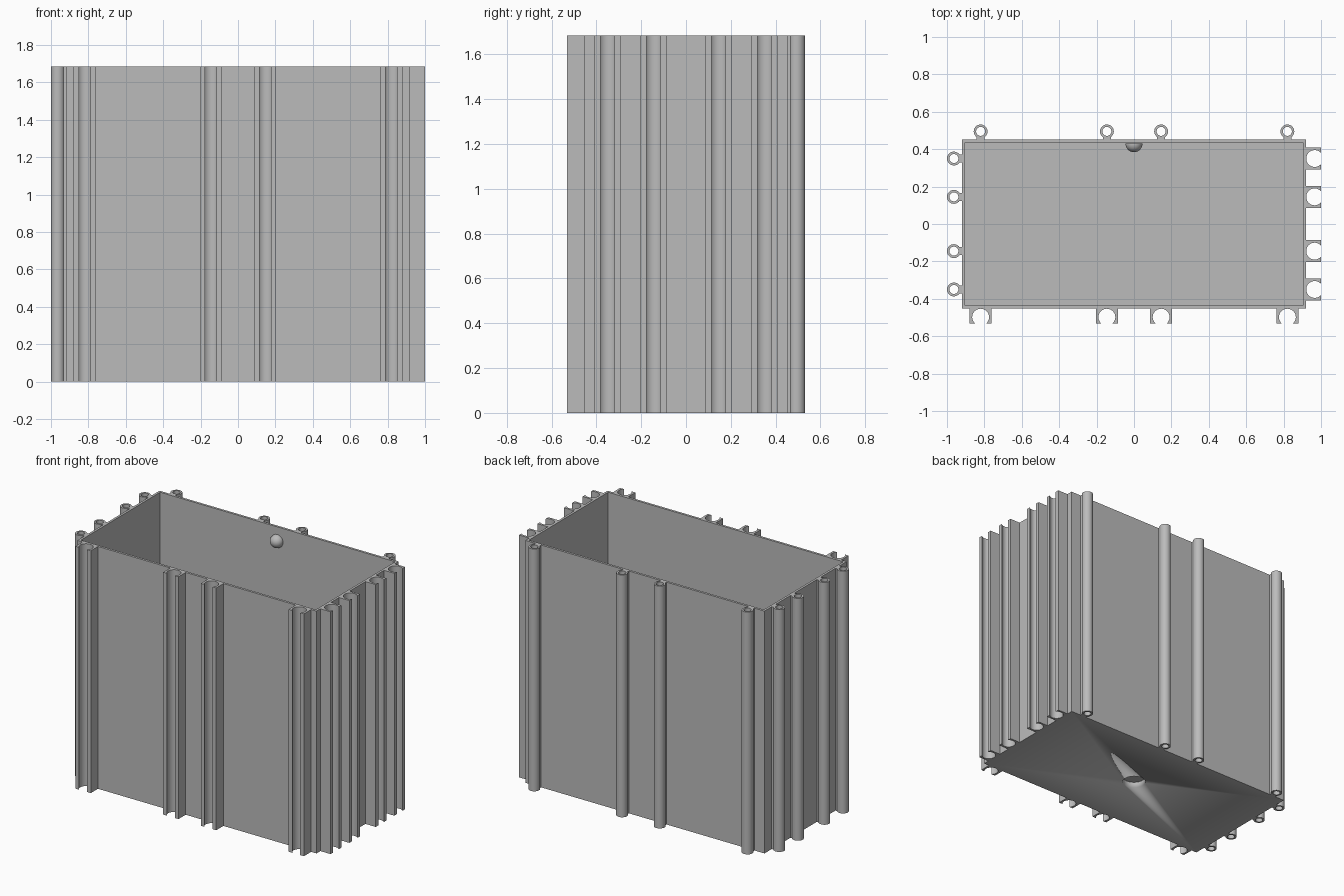
import bpy, bmesh
from math import sin, cos, pi, asin
from mathutils import Matrix, Vector

if "Cube" in bpy.data.objects:
    bpy.data.objects.remove(bpy.data.objects["Cube"], do_unlink=True)

HX, HY, H = 0.92, 0.452, 1.685     # box half sizes and height
WALL, FLOOR = 0.023, 0.06
XS = (-0.82, -0.145, 0.145, 0.82)  # rail positions along the long walls
YS = (-0.35, -0.145, 0.145, 0.35)  # rail positions along the short walls

grey = bpy.data.materials.new("plain grey")
grey.use_nodes = True
colour = (0.5, 0.5, 0.5, 1)
grey.diffuse_color = colour
grey.node_tree.nodes["Principled BSDF"].inputs["Base Color"].default_value = colour


def finish(name, bm, matrix=Matrix()):
    bmesh.ops.recalc_face_normals(bm, faces=bm.faces)
    mesh = bpy.data.meshes.new(name)
    bm.to_mesh(mesh)
    bm.free()
    mesh.transform(matrix)
    mesh.materials.append(grey)
    obj = bpy.data.objects.new(name, mesh)
    bpy.context.collection.objects.link(obj)
    bpy.ops.object.select_all(action='DESELECT')
    obj.select_set(True)
    bpy.context.view_layer.objects.active = obj
    bpy.ops.object.shade_smooth_by_angle()
    return obj


def circle(radius, v=0.0, start=0.0, sweep=2 * pi, steps=32):
    angles = [start + sweep * i / steps for i in range(steps + 1)]
    return [(radius * cos(a), v + radius * sin(a)) for a in angles]


def prism(bm, outline):
    verts = [bm.verts.new((u, v, 0)) for u, v in outline]
    face = bm.faces.new(verts)
    top = bmesh.ops.extrude_face_region(bm, geom=[face], use_keep_orig=True)["geom"]
    bmesh.ops.translate(bm, vec=(0, 0, H),
                        verts=[e for e in top if isinstance(e, bmesh.types.BMVert)])


# Open box: inset the top face and push it down to the floor
bm = bmesh.new()
bmesh.ops.create_cube(bm, size=1, matrix=Matrix.Translation((0, 0, H / 2))
                      @ Matrix.Diagonal((2 * HX, 2 * HY, H, 1)))
top = max(bm.faces, key=lambda f: f.calc_center_median().z)
bmesh.ops.inset_region(bm, faces=[top], thickness=WALL)
inner = bmesh.ops.extrude_discrete_faces(bm, faces=[top])["faces"][0]
bmesh.ops.translate(bm, verts=inner.verts, vec=(0, 0, FLOOR - H))
box = finish("open_box", bm)

# Round blind recess under the floor
bm = bmesh.new()
bmesh.ops.create_cone(bm, cap_ends=True, segments=48, radius1=0.075, radius2=0.075, depth=0.08)
cutter = finish("recess_cutter", bm)
cutter.hide_render = True
cut = box.modifiers.new("recess", 'BOOLEAN')
cut.operation = 'DIFFERENCE'
cut.object = cutter
bpy.context.view_layer.objects.active = box
bpy.ops.object.modifier_apply(modifier=cut.name)
bpy.data.objects.remove(cutter, do_unlink=True)

# Half-round knob inside the back wall
bm = bmesh.new()
bmesh.ops.create_uvsphere(bm, u_segments=32, v_segments=16, radius=0.045)
bmesh.ops.bisect_plane(bm, geom=bm.verts[:] + bm.edges[:] + bm.faces[:],
                       plane_co=(0, 0.002, 0), plane_no=(0, 1, 0), clear_outer=True)
bmesh.ops.holes_fill(bm, edges=[e for e in bm.edges if e.is_boundary])
finish("inner_knob", bm, Matrix.Translation((0, HY - WALL, 1.59)))


# Hollow tube with a neck joining it to the wall (u along the wall, v outward)
def tube(name, matrix):
    bm = bmesh.new()
    v = 0.043
    rings = []
    for r, z in ((0.037, 0), (0.037, H), (0.024, H), (0.024, 0)):
        rings.append([bm.verts.new((x, y, z)) for x, y in circle(r, v)[:-1]])
    for a, b in zip(rings, rings[1:] + rings[:1]):
        for i in range(len(a)):
            j = (i + 1) % len(a)
            bm.faces.new((a[i], a[j], b[j], b[i]))
    prism(bm, [(-0.022, -0.005), (0.022, -0.005), (0.022, 0.016), (-0.022, 0.016)])
    finish(name, bm, matrix)


# Block with a round groove open on its outer side
def socket(name, matrix):
    bm = bmesh.new()
    r, v, w, depth = 0.045, 0.046, 0.059, 0.079
    lip = asin((depth - v) / r)
    groove = circle(r, v, lip, -pi - 2 * lip)
    prism(bm, [(-w, depth), (-w, -0.005), (w, -0.005), (w, depth)] + groove)
    finish(name, bm, matrix)


# Tubes on the back and right walls, sockets on the front and left walls
walls = (("back_tube", tube, XS, HY, 0), ("right_tube", tube, YS, HX, pi / 2),
         ("front_socket", socket, XS, HY, pi), ("left_socket", socket, YS, HX, -pi / 2))
for name, build, spots, distance, angle in walls:
    for i, u in enumerate(spots):
        place = Matrix.Rotation(angle, 4, 'Z') @ Matrix.Translation(Vector((u, distance, 0)))
        build(f"{name}_{i + 1}", place)
